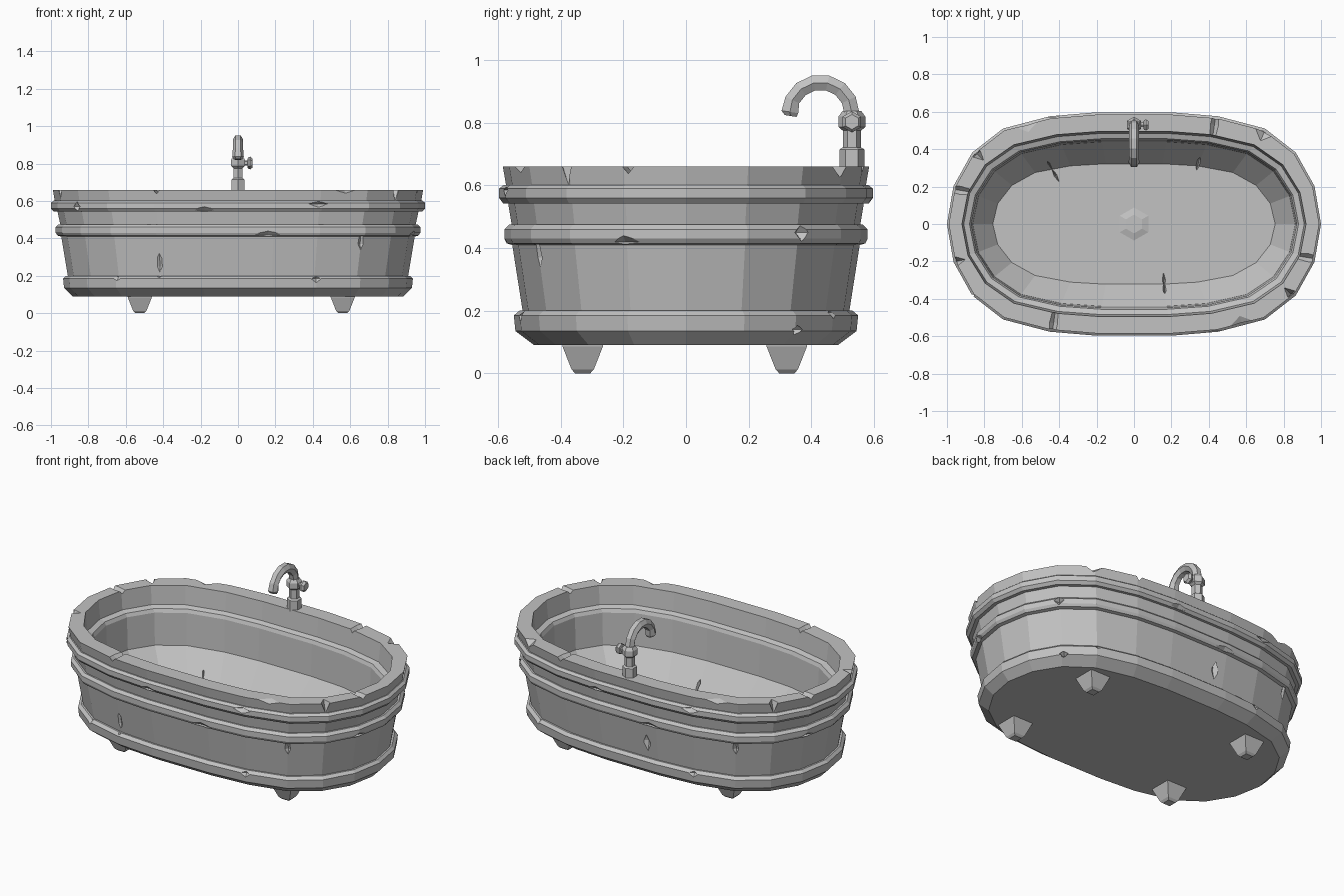
import bpy, bmesh, math
from mathutils import Matrix, Vector

if "Cube" in bpy.data.objects:
    bpy.data.objects.remove(bpy.data.objects["Cube"])

grey = bpy.data.materials.new("stone_grey")
grey.use_nodes = True
grey.diffuse_color = (0.54, 0.54, 0.54, 1)
grey.node_tree.nodes["Principled BSDF"].inputs["Base Color"].default_value = (0.54, 0.54, 0.54, 1)


def finish(name, bm):
    bmesh.ops.recalc_face_normals(bm, faces=bm.faces)
    mesh = bpy.data.meshes.new(name)
    bm.to_mesh(mesh)
    bm.free()
    mesh.materials.append(grey)
    obj = bpy.data.objects.new(name, mesh)
    bpy.context.collection.objects.link(obj)
    return obj


def loft(bm, rings):
    """Join rings of points into a closed skin with capped ends."""
    loops = [[bm.verts.new(p) for p in ring] for ring in rings]
    for a, b in zip(loops, loops[1:]):
        for i in range(len(a)):
            j = (i + 1) % len(a)
            bm.faces.new((a[i], a[j], b[j], b[i]))
    bm.faces.new(loops[0])
    bm.faces.new(loops[-1])


def turned(name, profile, sides, matrix, phase=0.0):
    """Faceted turned part from (radius, height) pairs."""
    bm = bmesh.new()
    turns = [math.tau * i / sides + phase for i in range(sides)]
    loft(bm, [[matrix @ Vector((r * math.cos(t), r * math.sin(t), h)) for t in turns]
              for r, h in profile])
    return finish(name, bm)


# Tub outline: one quarter mirrored into a full loop of unit size
quarter = [(1, 0), (0.965, 0.34), (0.865, 0.64), (0.70, 0.855), (0.45, 0.965), (0.2, 1)]
half = quarter + [(-x, y) for x, y in reversed(quarter)]
outline = half + [(x, -y) for x, y in reversed(half[1:-1])]

# Tub section: half length, half width, height, from underside over the rim,
# down the steep inner wall and the sloping foot of the wall to the floor
section = [
    (0.885, 0.485, 0.09), (0.93, 0.545, 0.135), (0.935, 0.55, 0.185), (0.92, 0.532, 0.2),
    (0.91, 0.522, 0.2), (0.945, 0.555, 0.41), (0.965, 0.573, 0.415), (0.975, 0.58, 0.43),
    (0.975, 0.58, 0.46), (0.96, 0.565, 0.475), (0.95, 0.557, 0.475), (0.965, 0.568, 0.543),
    (0.985, 0.584, 0.543), (1.0, 0.597, 0.56), (1.0, 0.597, 0.59), (0.985, 0.582, 0.602),
    (0.98, 0.575, 0.602), (0.99, 0.585, 0.66), (0.92, 0.495, 0.66), (0.91, 0.484, 0.55),
    (0.88, 0.456, 0.54), (0.87, 0.448, 0.52), (0.862, 0.44, 0.33), (0.755, 0.322, 0.19)]
bm = bmesh.new()
loft(bm, [[(x * a, y * b, z) for x, y in outline] for a, b, z in section])
tub = finish("tub", bm)

# Chips found on opposite sides: x, y, z, depth, half length along the wall, half height
paired = [
    (-0.44, -0.58, 0.66, 0.03, 0.03, 0.055), (0.58, -0.55, 0.66, 0.06, 0.09, 0.03),
    (0.43, -0.58, 0.585, 0.03, 0.06, 0.02), (-0.18, -0.6, 0.55, 0.025, 0.1, 0.022),
    (0.16, -0.585, 0.42, 0.025, 0.12, 0.024), (0.42, -0.54, 0.185, 0.03, 0.045, 0.035),
    (-0.65, -0.48, 0.195, 0.03, 0.06, 0.03), (0.84, -0.375, 0.66, 0.05, 0.025, 0.06),
    (0.66, -0.475, 0.37, 0.02, 0.03, 0.08), (0.94, -0.2, 0.42, 0.03, 0.07, 0.02),
    (0.43, 0.53, 0.675, 0.3, 0.035, 0.04), (0.93, -0.18, 0.675, 0.3, 0.035, 0.04)]
# Chips found on one side only, then cracks at the foot of the inner wall
single = [
    (0.7, 0.5, 0.66, 0.06, 0.06, 0.04), (-0.95, -0.2, 0.66, 0.05, 0.025, 0.04),
    (-0.86, -0.38, 0.57, 0.03, 0.025, 0.03), (0.84, 0.37, 0.45, 0.03, 0.03, 0.03),
    (0.79, 0.35, 0.14, 0.03, 0.03, 0.02), (-0.42, -0.517, 0.25, 0.018, 0.025, 0.09),
    (-0.12, 0.535, 0.3, 0.018, 0.025, 0.09),
    (0.16, -0.3, 0.23, 0.1, 0.02, 0.07), (-0.42, 0.26, 0.23, 0.1, 0.02, 0.07),
    (0.34, 0.31, 0.23, 0.06, 0.02, 0.07)]
bm = bmesh.new()
for x, y, z, *size in single + paired + [(-x, -y, *rest) for x, y, *rest in paired]:
    angle = math.atan2(y * abs(y) / 0.216, x * abs(x))
    place = (Matrix.Translation((x, y, z)) @ Matrix.Rotation(angle, 4, 'Z')
             @ Matrix.Diagonal((*size, 1)))
    ring = [bm.verts.new(place @ Vector(p)) for p in ((1, 0, 0), (0, 1, 0), (-1, 0, 0), (0, -1, 0))]
    for tip in (1, -1):
        apex = bm.verts.new(place @ Vector((0, 0, tip)))
        for i in range(4):
            bm.faces.new((ring[i], ring[(i + 1) % 4], apex))
cutter = finish("chip_cutter", bm)
cutter.hide_render = True
cut = tub.modifiers.new("chips", 'BOOLEAN')
cut.operation = 'DIFFERENCE'
cut.solver = 'EXACT'
cut.use_self = True
cut.object = cutter
bpy.context.view_layer.objects.active = tub
bpy.ops.object.modifier_apply(modifier=cut.name)
bpy.data.objects.remove(cutter)

# Low drain plug
turned("drain_plug", [(0.09, 0.185), (0.088, 0.19), (0.05, 0.2)], 6, Matrix(), math.pi / 6)

# Four square tapered feet
for side, x in (("left", 0.56), ("right", -0.525)):
    for end, y in (("back", 0.322), ("front", -0.33)):
        turned("foot_" + side + "_" + end,
               [(0.094, 0.1), (0.091, 0.085), (0.05, 0.012), (0.034, 0)], 4,
               Matrix.Translation((x, y, 0)), math.pi / 4)

# Tap column, with hexagonal base and collar
turned("tap_column", [(0.04, 0.65), (0.04, 0.715), (0.029, 0.722), (0.029, 0.775),
                      (0.043, 0.787), (0.043, 0.82), (0.03, 0.838)], 6,
       Matrix.Translation((0, 0.53, 0)), math.pi / 6)

# Curved spout swept along an arch, rounded at the mouth
path = [(0.53, 0.825, 0, 0.028)]
for i in range(7):
    t = math.pi * i / 7
    path.append((0.43 + 0.1 * math.cos(t), 0.83 + 0.1 * math.sin(t), t, 0.028))
path += [(0.332, 0.835, math.pi * 0.95, 0.031), (0.334, 0.822, math.pi * 0.95, 0.022)]
bm = bmesh.new()
rings = []
for y, z, t, r in path:
    out = Vector((0, math.cos(t), math.sin(t)))
    turns = [math.tau * (k + 0.5) / 6 for k in range(6)]
    rings.append([Vector((0, y, z)) + r * (math.cos(a) * out + math.sin(a) * Vector((1, 0, 0)))
                  for a in turns])
loft(bm, rings)
finish("tap_spout", bm)

# Side handle with a knob
turned("tap_handle", [(0.014, 0.02), (0.014, 0.05), (0.03, 0.053), (0.034, 0.065), (0.024, 0.078)], 6,
       Matrix.Translation((0, 0.53, 0.803)) @ Matrix.Rotation(math.pi / 2, 4, 'Y'))
